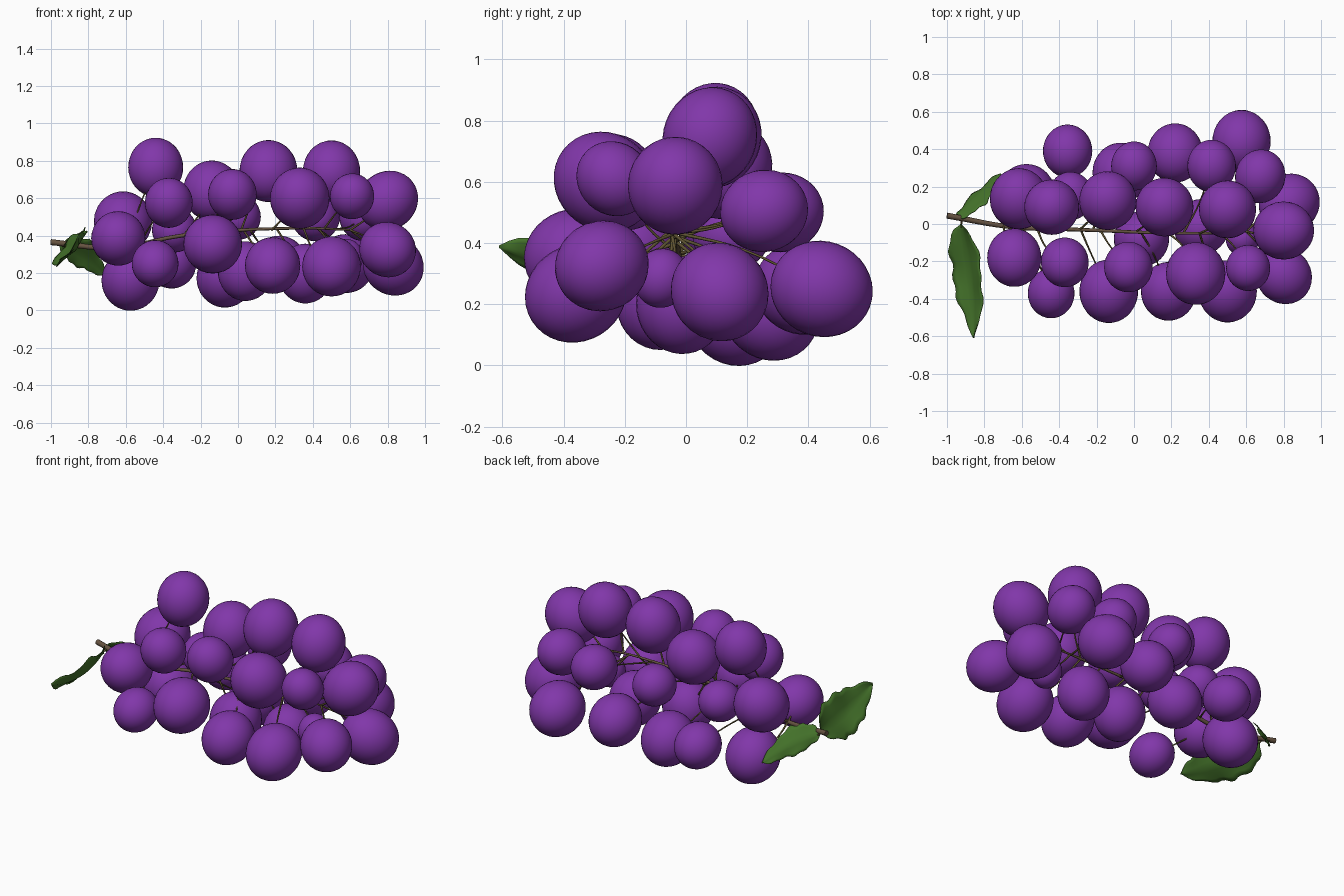
import bpy, bmesh, math, random
from mathutils import Vector

if "Cube" in bpy.data.objects:
    bpy.data.objects.remove(bpy.data.objects["Cube"])

random.seed(4)


def material(name, col):
    m = bpy.data.materials.new(name)
    m.diffuse_color = (*col, 1)
    m.use_nodes = True
    m.node_tree.nodes["Principled BSDF"].inputs["Base Color"].default_value = m.diffuse_color
    return m


purple = material("grape_purple", (0.22, 0.038, 0.40))
green = material("leaf_green", (0.06, 0.175, 0.024))
brown = material("stem_brown", (0.13, 0.085, 0.052))
olive = material("twig_olive", (0.11, 0.085, 0.03))


def tube(name, paths, mat):
    """One object of smooth tapered curves; each point is (position, radius)."""
    cu = bpy.data.curves.new(name, 'CURVE')
    cu.dimensions = '3D'
    cu.bevel_depth = 1.0
    cu.bevel_resolution = 2
    cu.resolution_u = 5
    cu.use_fill_caps = True
    for path in paths:
        sp = cu.splines.new('BEZIER')
        sp.bezier_points.add(len(path) - 1)
        for bp, (co, r) in zip(sp.bezier_points, path):
            bp.co = co
            bp.radius = r
            bp.handle_left_type = bp.handle_right_type = 'AUTO'
    ob = bpy.data.objects.new(name, cu)
    bpy.context.collection.objects.link(ob)
    cu.materials.append(mat)


# Main stem, thick at the cut end and thin inside the bunch
STEM = [((-1, .045, .365), .016), ((-.66, -.015, .335), .012),
        ((-.3, -.03, .40), .010), ((.35, -.05, .44), .007), ((.6, -.04, .43), .005)]
tube("main_stem", [STEM], brown)


def stem_at(x):
    for (p, _), (q, _) in zip(STEM, STEM[1:]):
        if x <= q[0]:
            return Vector(p).lerp(Vector(q), (x - p[0]) / (q[0] - p[0]))
    return Vector(STEM[-1][0])


# Grapes: centre and radius; each is stretched away from the stem
GRAPES = [
    (-.44, .09, .765, .147), (-.37, -.205, .575, .128), (-.14, .125, .64, .153),
    (-.03, -.23, .62, .13), (.163, .09, .745, .155), (.33, -.265, .60, .159),
    (.50, .078, .745, .153), (.61, -.235, .61, .118), (.80, -.035, .587, .155),
    (-.615, .135, .475, .156), (-.64, -.18, .385, .145), (-.34, .15, .43, .12),
    (0, .31, .50, .122), (.415, .31, .50, .13), (.675, .255, .505, .134),
    (-.135, -.36, .355, .157), (-.575, .16, .16, .155), (-.443, -.37, .25, .125),
    (-.355, .39, .25, .132), (-.07, .275, .172, .152), (.04, -.08, .21, .148),
    (.185, -.36, .24, .148), (.22, .38, .25, .148), (.36, -.015, .197, .148),
    (.50, -.36, .235, .157), (.575, .443, .25, .156), (.58, -.08, .285, .09),
    (.80, -.275, .325, .147), (.83, .11, .24, .157),
]
twigs = []
for i, (x, y, z, r) in enumerate(GRAPES):
    end = Vector((x, y, z))
    out = end - stem_at(x)
    bpy.ops.mesh.primitive_uv_sphere_add(segments=32, ring_count=18, radius=r, location=end,
                                         rotation=out.to_track_quat('Z', 'Y').to_euler())
    ob = bpy.context.object
    ob.name = "grape_%02d" % (i + 1)
    ob.scale.z = 1.08
    ob.data.materials.append(purple)
    bpy.ops.object.shade_smooth()
    # thin twig from the stem to the grape
    start = stem_at(max(-.7, x - .15))
    mid = start.lerp(end, .45) + Vector([random.uniform(-.025, .025) for _ in range(3)])
    twigs.append([(start, .006), (mid, .004), (end, .004)])
tube("grape_twigs", twigs, olive)


def leaf(name, base, mid, tip, half, fold):
    """Pointed leaf swept along base-mid-tip, folded on its midrib with a wavy edge."""
    base, mid, tip, half, fold = (Vector(v) for v in (base, mid, tip, half, fold))
    bm = bmesh.new()
    rows = []
    n, m = 20, 4
    ctrl = 2 * mid - (base + tip) / 2
    for i in range(n + 1):
        t = i / n
        p = base * (1 - t) ** 2 + ctrl * 2 * t * (1 - t) + tip * t * t
        w = max(.02, max(0, math.sin(math.pi * t ** .75)) ** .7) * (1 + .08 * math.sin(t * 30))
        row = []
        for j in range(-m, m + 1):
            s = j / m
            bend = fold * (abs(s) * w + .35 * s * s * math.sin(t * 14 + s))
            row.append(bm.verts.new(p + half * s * w + bend))
        rows.append(row)
    for r0, r1 in zip(rows, rows[1:]):
        for j in range(2 * m):
            bm.faces.new((r0[j], r0[j + 1], r1[j + 1], r1[j]))
    me = bpy.data.meshes.new(name)
    bm.to_mesh(me)
    bm.free()
    me.materials.append(green)
    me.shade_smooth()
    ob = bpy.data.objects.new(name, me)
    bpy.context.collection.objects.link(ob)
    so = ob.modifiers.new("thickness", 'SOLIDIFY')
    so.thickness = .004
    so.offset = 0


# Two leaves near the cut end, with short stalks
leaf("front_leaf", (-.925, 0, .34), (-.87, -.3, .32), (-.855, -.61, .385), (.078, 0, .095), (-.02, 0, .02))
leaf("back_leaf", (-.95, .04, .345), (-.83, .16, .29), (-.715, .27, .19), (.03, -.025, .07), (.012, -.015, .008))
tube("leaf_stalks", [[((-.92, .035, .352), .006), ((-.925, -.02, .34), .004)],
                     [((-.97, .04, .36), .006), ((-.94, .05, .34), .004)]], olive)
